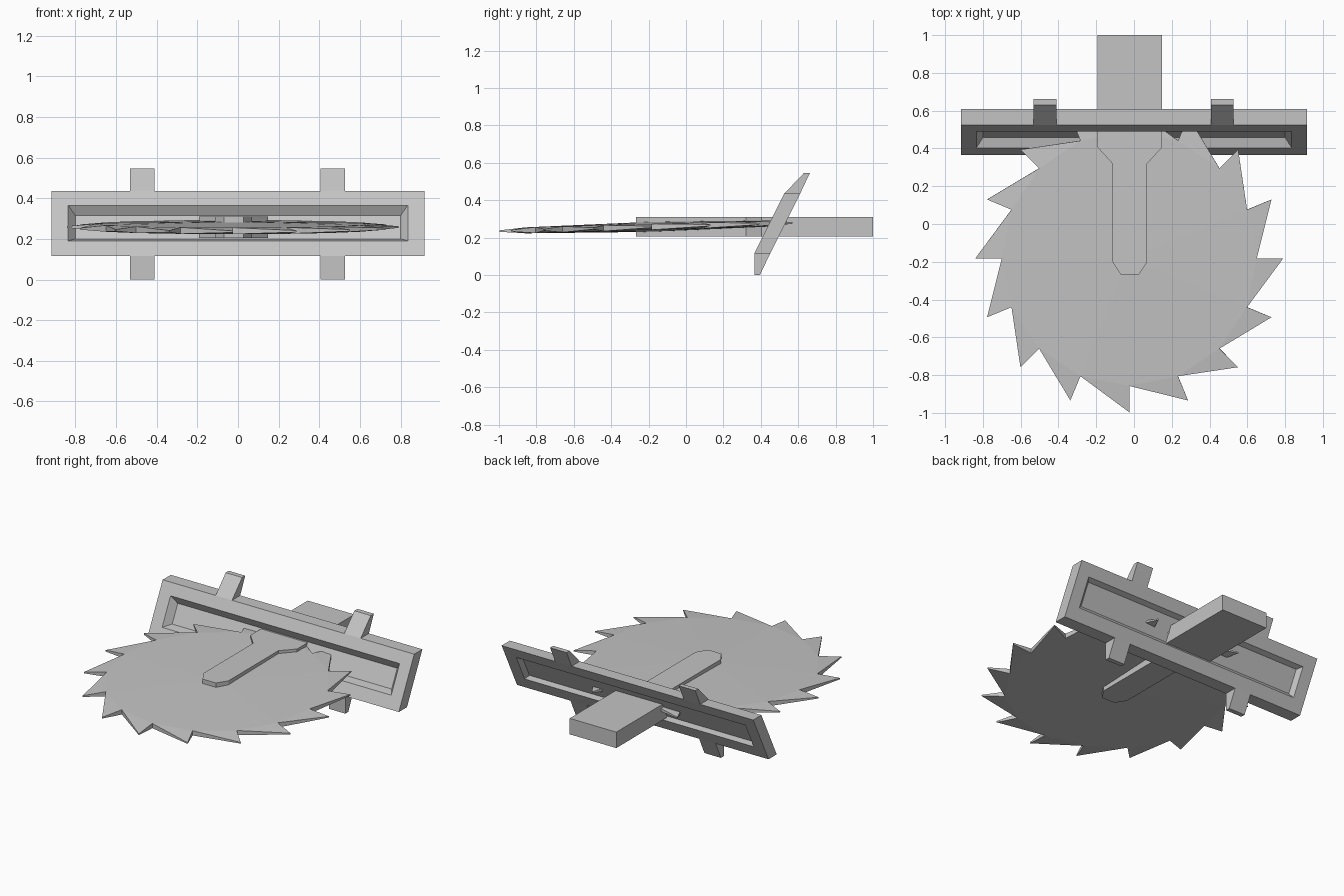
import bpy
import math

cube = bpy.data.objects.get("Cube")
if cube:
    bpy.data.objects.remove(cube, do_unlink=True)

grey = bpy.data.materials.new("plain_grey")
grey.use_nodes = True
GREY = (0.55, 0.55, 0.55, 1.0)
grey.diffuse_color = GREY
grey.node_tree.nodes["Principled BSDF"].inputs["Base Color"].default_value = GREY


def add_loops(name, loops):
    """Bridge equal-length closed loops in order and cap both ends."""
    n = len(loops[0])
    verts = [p for loop in loops for p in loop]
    faces = [tuple(range(n))[::-1]]
    for k in range(len(loops) - 1):
        for i in range(n):
            j = (i + 1) % n
            faces.append((k * n + i, k * n + j, (k + 1) * n + j, (k + 1) * n + i))
    faces.append(tuple(range((len(loops) - 1) * n, len(loops) * n)))
    return add_mesh(name, verts, faces)


def add_mesh(name, verts, faces):
    mesh = bpy.data.meshes.new(name)
    mesh.from_pydata(verts, [], faces)
    mesh.materials.append(grey)
    obj = bpy.data.objects.new(name, mesh)
    bpy.context.collection.objects.link(obj)
    # Make every shell face outwards
    import bmesh
    bm = bmesh.new()
    bm.from_mesh(mesh)
    bmesh.ops.recalc_face_normals(bm, faces=bm.faces)
    bm.to_mesh(mesh)
    bm.free()
    return obj


# Saw blade: shallow domed disc with raked teeth tapering to thin tips
TEETH, R_TIP, R_VALLEY = 16, 0.815, 0.675
H_MID, H_VALLEY, H_TIP = 0.027, 0.016, 0.004
verts = [(0, 0, H_MID), (0, 0, -H_MID)]
for i in range(TEETH):
    a = -math.pi / 2 - i * 2 * math.pi / TEETH
    for r, h in ((R_VALLEY, H_VALLEY), (R_TIP, H_TIP)):
        x, y = r * math.cos(a), r * math.sin(a)
        verts += [(x, y, h), (x, y, -h)]
faces = []
for i in range(TEETH):
    v, w = 2 + 4 * i, 2 + 4 * ((i + 1) % TEETH)
    faces += [(0, w, v), (1, v + 1, w + 1),                   # disc
              (v, w, v + 2), (v + 1, v + 3, w + 1),           # tooth sides
              (v, v + 2, v + 3, v + 1),                       # radial edge
              (v + 2, w, w + 1, v + 3)]                       # raked edge
blade = add_mesh("saw_blade", verts, faces)
blade.location = (-0.025, -0.182, 0.258)
blade.rotation_euler = (math.radians(1.6), 0, 0)

# Arm: wide at the back, narrowing to a chamfered nose over the hub
half = [(0.17, 1.0), (0.17, 0.405), (0.092, 0.32), (0.092, -0.2), (0.048, -0.268)]
outline = half + [(-x, y) for x, y in reversed(half)]
add_loops("blade_arm", [[(x - 0.022, y, z) for x, y in outline] for z in (0.205, 0.31)])


# Leaning frame with a tapered recess on both sides of a thin panel
def frame_loop(w, z0, z1, dy):
    return [(x, 0.365 + 0.5 * (z - 0.115) + dy, z)
            for x, z in ((-w, z0), (w, z0), (w, z1), (-w, z1))]


add_loops("leaning_frame", [
    frame_loop(0.80, 0.20, 0.315, 0.050),
    frame_loop(0.835, 0.19, 0.365, 0.0),
    frame_loop(0.917, 0.115, 0.435, 0.0),
    frame_loop(0.917, 0.115, 0.435, 0.085),
    frame_loop(0.835, 0.19, 0.365, 0.085),
    frame_loop(0.81, 0.215, 0.352, 0.058),
])

# Wedge prongs above and below the frame
UPPER = [(0.525, 0.435), (0.63, 0.545), (0.662, 0.545), (0.61, 0.435)]
LOWER = [(0.365, 0.115), (0.365, 0.0), (0.395, 0.0), (0.45, 0.115)]
for side, cx in (("left", 0.467), ("right", -0.471)):
    for level, profile in (("upper", UPPER), ("lower", LOWER)):
        add_loops(f"{level}_prong_{side}",
                  [[(cx + d, y, z) for y, z in profile] for d in (-0.06, 0.06)])
